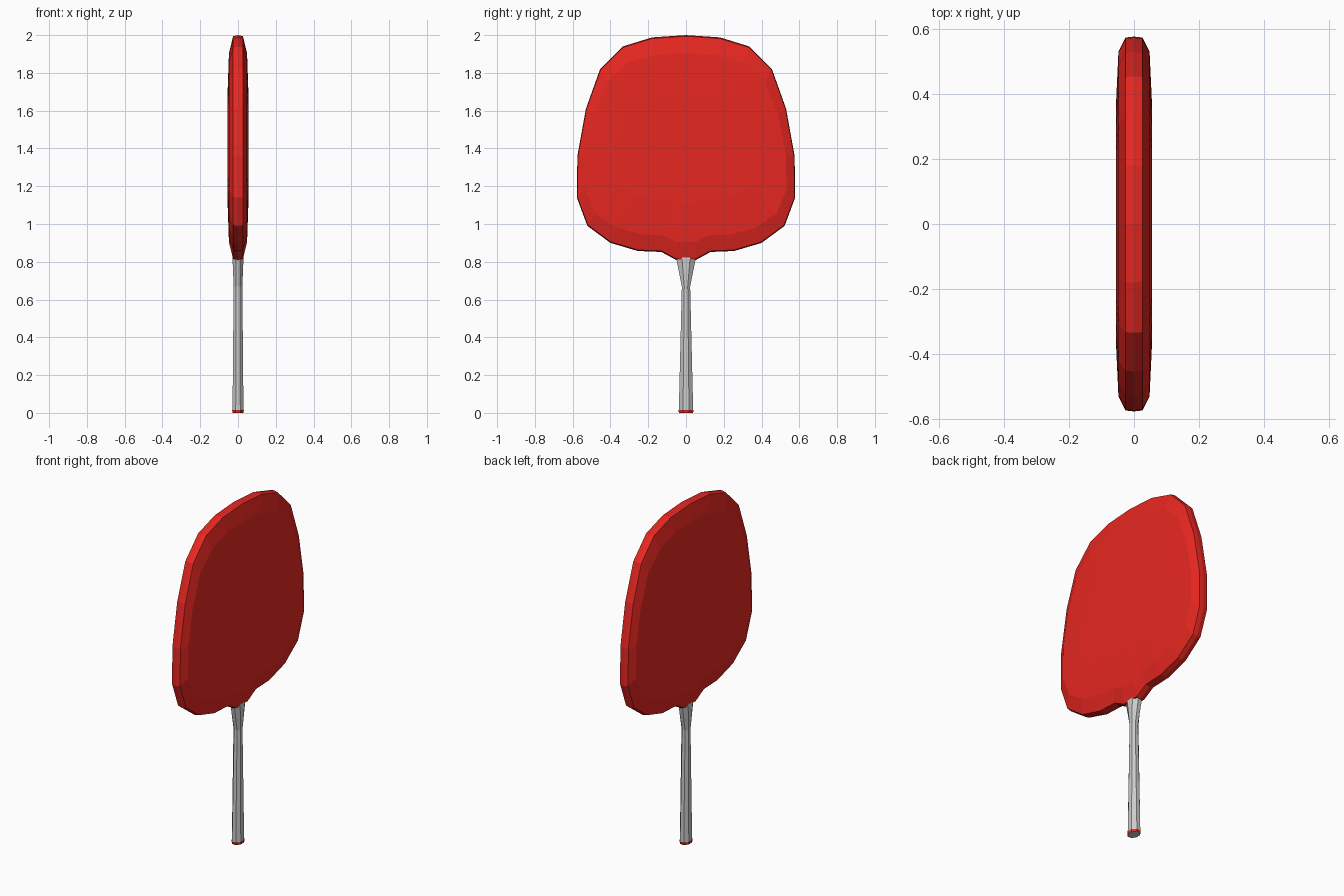
import bpy, bmesh, math

if "Cube" in bpy.data.objects:
    bpy.data.objects.remove(bpy.data.objects["Cube"])


def material(name, color):
    m = bpy.data.materials.new(name)
    m.diffuse_color = color
    m.use_nodes = True
    m.node_tree.nodes["Principled BSDF"].inputs["Base Color"].default_value = m.diffuse_color
    return m


def loft(name, rings, mats=(), cap=(True, True)):
    """Bridge equal-length rings of points into one closed flat-shaded mesh."""
    bm = bmesh.new()
    loops = [[bm.verts.new(p) for p in r] for r in rings]
    n = len(loops[0])
    for a, b in zip(loops, loops[1:]):
        for i in range(n):
            j = (i + 1) % n
            bm.faces.new((a[i], a[j], b[j], b[i]))
    if cap[0]:
        bm.faces.new(loops[0][::-1])
    if cap[1]:
        bm.faces.new(loops[-1])
    bmesh.ops.recalc_face_normals(bm, faces=bm.faces)
    me = bpy.data.meshes.new(name)
    bm.to_mesh(me)
    bm.free()
    for m in mats:
        me.materials.append(m)
    ob = bpy.data.objects.new(name, me)
    bpy.context.collection.objects.link(ob)
    return ob


red = material("red", (0.8, 0.02, 0.015, 1))

# Blade: half outline (y, z), mirrored, then lofted through its thickness
half = [(0.18, 1.988), (0.335, 1.94), (0.455, 1.82), (0.53, 1.61),
        (0.575, 1.36), (0.578, 1.14), (0.522, 0.99), (0.40, 0.90),
        (0.255, 0.857), (0.13, 0.852), (0.053, 0.81)]
outline = [(0, 2.0)] + half + [(-y, z) for y, z in reversed(half)]
CZ = 1.4


def blade_ring(x, sy, sz):
    return [(x, y * sy, CZ + (z - CZ) * sz) for y, z in outline]


side = [(0.026, 0.995, 0.99), (0.048, 0.92, 0.84), (0.055, 0.66, 0.5)]
rings = [blade_ring(-x, sy, sz) for x, sy, sz in reversed(side)]
rings.append(blade_ring(0, 1, 1))
rings += [blade_ring(*s) for s in side]
loft("blade", rings, [red])


# Handle: eight-sided, flaring into the blade
def octagon(rx, ry, z):
    k = 1 / math.cos(math.pi / 8)
    angles = [math.pi / 8 + i * math.pi / 4 for i in range(8)]
    return [(rx * k * math.cos(a), ry * k * math.sin(a), z) for a in angles]


loft("handle", [octagon(0.028, 0.037, 0), octagon(0.029, 0.038, 0.014),
                octagon(0.023, 0.022, 0.67), octagon(0.029, 0.051, 0.815),
                octagon(0.024, 0.035, 0.85)])

# Red band around the handle end
loft("handle_end_band", [octagon(0.0285, 0.0375, 0.0), octagon(0.031, 0.04, 0.014)],
     [red], cap=(False, True))
